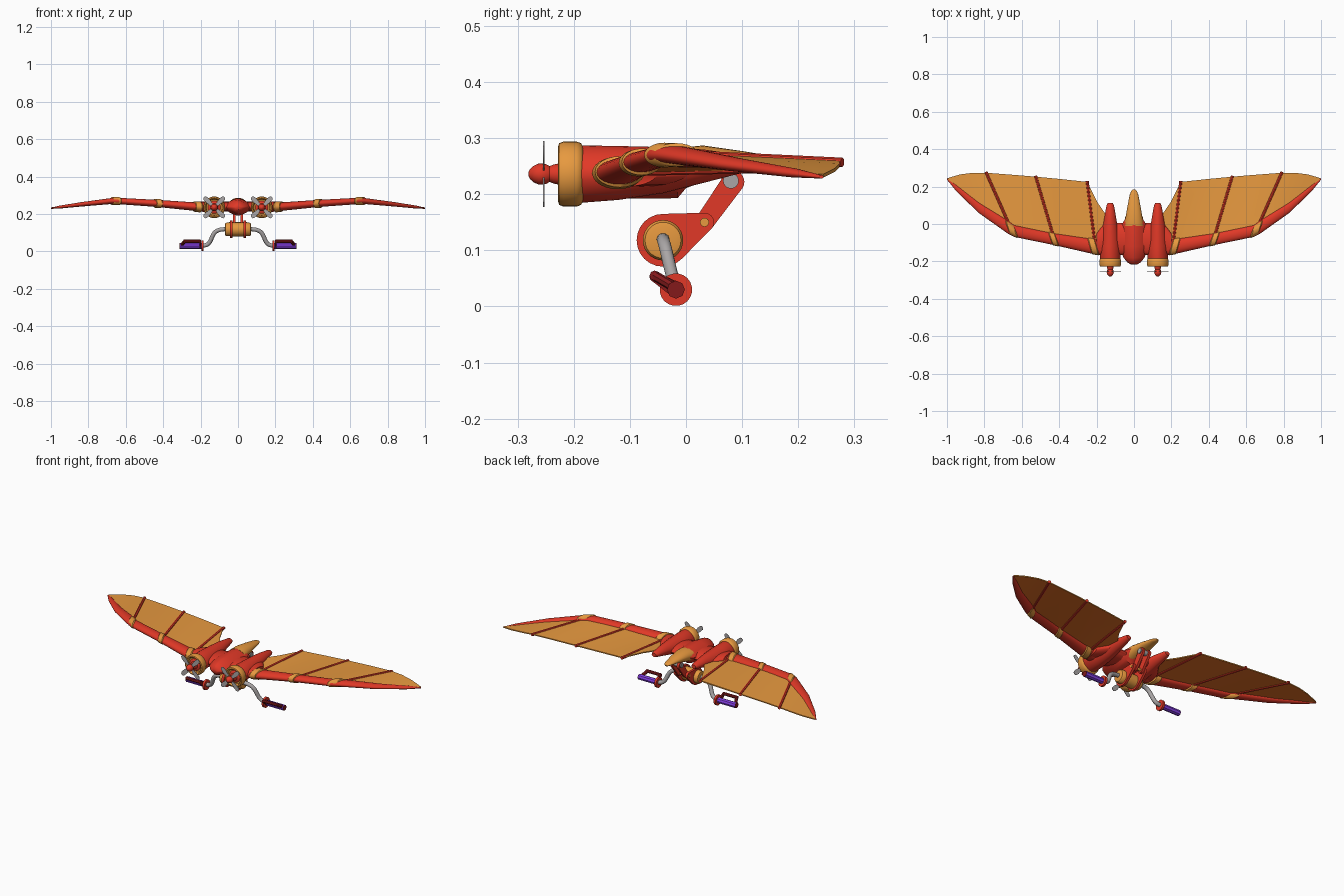
import bpy, bmesh, math
from mathutils import Vector

if "Cube" in bpy.data.objects:
    bpy.data.objects.remove(bpy.data.objects["Cube"])


def material(name, rgb):
    m = bpy.data.materials.new(name)
    m.diffuse_color = (*rgb, 1)
    m.use_nodes = True
    m.node_tree.nodes["Principled BSDF"].inputs["Base Color"].default_value = m.diffuse_color
    return m


RED = material("red", (0.75, 0.04, 0.02))
DARK = material("dark_red", (0.23, 0.01, 0.011))
GOLD = material("gold", (0.8, 0.32, 0.05))
ORANGE = material("orange_underside", (0.78, 0.16, 0.018))
GREY = material("grey", (0.4, 0.38, 0.38))
PURPLE = material("purple", (0.24, 0.05, 0.8))


def finish(name, bm, mats, rule=None):
    bmesh.ops.recalc_face_normals(bm, faces=bm.faces)
    bm.normal_update()
    if rule:
        for f in bm.faces:
            f.material_index = rule(f)
    me = bpy.data.meshes.new(name)
    bm.to_mesh(me)
    bm.free()
    for m in mats:
        me.materials.append(m)
    ob = bpy.data.objects.new(name, me)
    bpy.context.collection.objects.link(ob)
    return ob


def loft(name, rings, *mats, rule=None):
    """Skin a list of equal point rings and cap both ends."""
    bm = bmesh.new()
    vs = [[bm.verts.new(p) for p in r] for r in rings]
    n = len(vs[0])
    for a, b in zip(vs, vs[1:]):
        for i in range(n):
            j = (i + 1) % n
            bm.faces.new((a[i], a[j], b[j], b[i]))
    bm.faces.new(vs[0])
    bm.faces.new(vs[-1])
    return finish(name, bm, mats, rule)


def ring(center, u, v, n=24, power=1.0):
    """Ellipse; a power above 1 pinches it towards a diamond."""
    c, u, v = Vector(center), Vector(u), Vector(v)

    def shape(t):
        return math.copysign(abs(t) ** power, t)
    return [c + u * shape(math.cos(2 * math.pi * i / n)) + v * shape(math.sin(2 * math.pi * i / n))
            for i in range(n)]


def lathe_y(name, x, z, profile, mat, n=24):
    return loft(name, [ring((x, y, z), (r, 0, 0), (0, 0, r), n) for y, r in profile], mat)


def rod(name, a, b, r, mat, n=16):
    a, b = Vector(a), Vector(b)
    d = (b - a).normalized()
    u = d.orthogonal().normalized() * r
    v = d.cross(u)
    return loft(name, [ring(a, u, v, n), ring(b, u, v, n)], mat)


def link_plate(name, x, t, c1, c2, mat):
    """Flat link lying in the yz plane, round at both ends."""
    bm = bmesh.new()
    for dx in (-t / 2, t / 2):
        for y, z, r in (c1, c2):
            for p in ring((x + dx, y, z), (0, r, 0), (0, 0, r)):
                bm.verts.new(p)
    bmesh.ops.convex_hull(bm, input=bm.verts[:])
    for v in [v for v in bm.verts if not v.link_faces]:
        bm.verts.remove(v)
    bmesh.ops.dissolve_limit(bm, angle_limit=0.01, verts=bm.verts[:], edges=bm.edges[:])
    return finish(name, bm, [mat])


# fuselage and tail: y, half width, centre z, half height
BODY = [(-0.217, 0.016, 0.235, 0.012), (-0.205, 0.036, 0.236, 0.027), (-0.18, 0.056, 0.238, 0.038),
        (-0.12, 0.078, 0.238, 0.046), (-0.015, 0.07, 0.239, 0.046), (0.0, 0.064, 0.247, 0.036),
        (0.03, 0.046, 0.252, 0.03)]
TAIL = [(-0.01, 0.054, 0.247, 0.036), (0.03, 0.046, 0.254, 0.033), (0.1, 0.034, 0.258, 0.019),
        (0.16, 0.022, 0.257, 0.01), (0.178, 0.014, 0.256, 0.007), (0.185, 0.005, 0.255, 0.004)]
for name, secs, mat, pw in (("fuselage", BODY, RED, 1.4), ("tail", TAIL, GOLD, 1.0)):
    loft(name, [ring((0, y, z), (w, 0, 0), (0, 0, h), 24, pw) for y, w, z, h in secs], mat)

# centre wing joining both engines
CENTRE = [(-0.2, -0.105, 0.055), (-0.16, -0.08, 0.085), (0.16, -0.08, 0.085), (0.2, -0.105, 0.055)]
loft("centre_wing", [ring((x, y, 0.24), (0, c, 0), (0, 0, 0.026)) for x, y, c in CENTRE], RED)

# spar: x, centre y, half chord, centre z, half height
SPAR = [(0.17, -0.125, 0.042, 0.236, 0.026), (0.22, -0.12, 0.04, 0.239, 0.023),
        (0.43, -0.081, 0.031, 0.257, 0.019), (0.64, -0.038, 0.031, 0.27, 0.017),
        (0.675, -0.016, 0.035, 0.27, 0.016), (0.83, 0.087, 0.028, 0.253, 0.012),
        (0.95, 0.192, 0.017, 0.238, 0.008), (1.0, 0.241, 0.004, 0.231, 0.003)]


def spar_at(x):
    for a, b in zip(SPAR, SPAR[1:]):
        if a[0] <= x <= b[0]:
            t = (x - a[0]) / (b[0] - a[0])
            return [p + (q - p) * t for p, q in zip(a, b)]


# wing fabric: front point and trailing point at each station
FABRIC = [((0.15, -0.09, 0.24), (0.15, 0.05, 0.25)),
          ((0.19, -0.1, 0.24), (0.195, 0.115, 0.25)),
          ((0.21, -0.1, 0.241), (0.25, 0.225, 0.248)),
          ((0.32, -0.085, 0.249), (0.39, 0.24, 0.252)),
          ((0.43, -0.07, 0.258), (0.525, 0.253, 0.255)),
          ((0.55, -0.045, 0.266), (0.66, 0.264, 0.257)),
          ((0.66, -0.02, 0.271), (0.79, 0.274, 0.257)),
          ((0.78, 0.06, 0.259), (0.86, 0.274, 0.252)),
          ((0.9, 0.16, 0.245), (0.93, 0.265, 0.243)),
          ((0.985, 0.228, 0.233), (0.998, 0.245, 0.233))]

for s, side in ((1, "right"), (-1, "left")):
    # wing
    loft("spar_" + side, [ring((s * x, y, z), (0, c, 0), (0, 0, h)) for x, y, c, z, h in SPAR], RED)
    for k, x in enumerate((0.218, 0.43, 0.655)):
        w = (0.02, 0.018, 0.024)[k]
        rings = []
        for xx, e in ((x - w, 0), (x - w * 0.75, 0.005), (x + w * 0.75, 0.005), (x + w, 0)):
            _, y, c, z, h = spar_at(xx)
            rings.append(ring((s * xx, y, z), (s * 0.012, c + e, 0), (0, 0, h + e)))
        loft(f"spar_band_{side}_{k}", rings, GOLD)
    rings = []
    for f, t in FABRIC:
        f, t = Vector((s * f[0], f[1], f[2])), Vector((s * t[0], t[1], t[2]))
        up = Vector((0, 0, 0.003))
        mid = (f + t) / 2
        rings.append([f + up, mid + up, t + up, t - up, mid - up, f - up])
    loft("wing_fabric_" + side, rings, GOLD, ORANGE, rule=lambda f: 1 if f.normal.z < -0.5 else 0)
    for k in (2, 4, 6):
        f, t = [Vector((s * p[0], p[1], p[2])) for p in FABRIC[k]]
        rod(f"wing_rib_{side}_{k // 2}", f, t + (t - f).normalized() * 0.005, 0.0085, RED, 8)

    # engine nacelle, cowling, spinner
    ex, ez = s * 0.127, 0.236
    NAC = [(-0.2, 0.048, 0.236, 0.048), (-0.185, 0.054, 0.236, 0.051), (-0.12, 0.053, 0.238, 0.048),
           (-0.04, 0.044, 0.243, 0.041), (0.03, 0.032, 0.25, 0.03), (0.1, 0.02, 0.254, 0.016),
           (0.112, 0.014, 0.254, 0.011)]
    loft("nacelle_" + side, [ring((ex, y, z), (w, 0, 0), (0, 0, h), 24, 1.15) for y, w, z, h in NAC], RED)
    lathe_y("cowling_" + side, ex, ez,
            [(-0.205, 0.03), (-0.208, 0.042), (-0.222, 0.044), (-0.228, 0.049), (-0.226, 0.055),
             (-0.218, 0.058), (-0.195, 0.058), (-0.187, 0.055), (-0.183, 0.048)], GOLD, 32)
    lathe_y("engine_face_" + side, ex, ez, [(-0.2, 0.034), (-0.212, 0.034), (-0.218, 0.026)], RED)
    lathe_y("spinner_" + side, ex, ez,
            [(-0.281, 0.003), (-0.278, 0.009), (-0.271, 0.015), (-0.262, 0.019), (-0.25, 0.018),
             (-0.243, 0.014), (-0.236, 0.017), (-0.21, 0.022)], RED)
    # propeller blades
    for k in range(4):
        a = math.radians(45 + 90 * k)
        d, w = Vector((math.cos(a), 0, math.sin(a))), Vector((-math.sin(a), 0, math.cos(a)))
        out = [(0.008, 0.006), (0.03, 0.01), (0.05, 0.013), (0.068, 0.012), (0.077, 0.006)]
        prof = out + [(r, -h) for r, h in reversed(out)]
        loft(f"propeller_blade_{side}_{k}",
             [[Vector((ex, y, ez)) + d * r + w * h for r, h in prof] for y in (-0.2545, -0.2525)], GREY)

    # hanging drive: struts and gear plates
    link_plate("strut_" + side, s * 0.02, 0.014, (0.033, 0.15, 0.017), (0.084, 0.222, 0.02), RED)
    link_plate("gear_plate_" + side, s * 0.037, 0.014, (-0.041, 0.118, 0.047), (0.033, 0.15, 0.017), RED)
    loft("gear_hub_" + side, [ring((s * x, -0.041, 0.118), (0, r, 0), (0, 0, r), 28)
                              for x, r in ((0.03, 0.036), (0.062, 0.036), (0.068, 0.032), (0.07, 0.024))], GOLD)

    # bent crank arm
    cu = bpy.data.curves.new("crank_path", "CURVE")
    cu.dimensions = "3D"
    cu.bevel_depth, cu.bevel_resolution, cu.use_fill_caps = 0.0115, 3, True
    path = [(0.055, -0.041, 0.12), (0.09, -0.041, 0.119), (0.122, -0.038, 0.112), (0.14, -0.03, 0.075),
            (0.155, -0.02, 0.036), (0.18, -0.018, 0.031), (0.205, -0.018, 0.03)]
    sp = cu.splines.new("NURBS")
    sp.points.add(len(path) - 1)
    for p, (x, y, z) in zip(sp.points, path):
        p.co = (s * x, y, z, 1)
    sp.use_endpoint_u, sp.order_u, sp.resolution_u = True, 4, 6
    cu.materials.append(GREY)
    ob = bpy.data.objects.new("crank_arm_" + side, cu)
    bpy.context.collection.objects.link(ob)
    bpy.ops.object.select_all(action="DESELECT")
    ob.select_set(True)
    bpy.context.view_layer.objects.active = ob
    bpy.ops.object.convert(target="MESH")

    # pedal: disc, grip with end cap, slanted frame
    rod("pedal_disc_" + side, (s * 0.184, -0.018, 0.03), (s * 0.196, -0.018, 0.03), 0.029, RED, 20)
    rod("pedal_grip_" + side, (s * 0.195, -0.018, 0.03), (s * 0.31, -0.018, 0.03), 0.016, PURPLE, 8)
    rod("pedal_cap_" + side, (s * 0.309, -0.018, 0.03), (s * 0.312, -0.018, 0.03), 0.016, DARK, 8)
    link_plate("pedal_inner_arm_" + side, s * 0.202, 0.008, (-0.018, 0.03, 0.014), (-0.056, 0.053, 0.009), DARK)
    rod("pedal_outer_arm_" + side, (s * 0.302, -0.02, 0.034), (s * 0.285, -0.056, 0.055), 0.009, DARK, 8)
    rod("pedal_bar_" + side, (s * 0.2, -0.056, 0.055), (s * 0.292, -0.056, 0.055), 0.009, DARK, 8)

# shared drive parts
rod("gear_drum", (-0.033, -0.041, 0.118), (0.033, -0.041, 0.118), 0.037, GOLD, 28)
rod("link_pin", (-0.047, 0.033, 0.15), (0.047, 0.033, 0.15), 0.008, GOLD)
rod("hanger_pin", (-0.032, 0.08, 0.224), (0.032, 0.08, 0.224), 0.014, GREY)
rod("hanger_mount", (0, 0.08, 0.215), (0, 0.07, 0.25), 0.013, RED)

# smooth shading with sharp edges kept
for ob in bpy.data.objects:
    ob.select_set(True)
bpy.context.view_layer.objects.active = bpy.data.objects["fuselage"]
bpy.ops.object.shade_smooth_by_angle(angle=math.radians(40))
